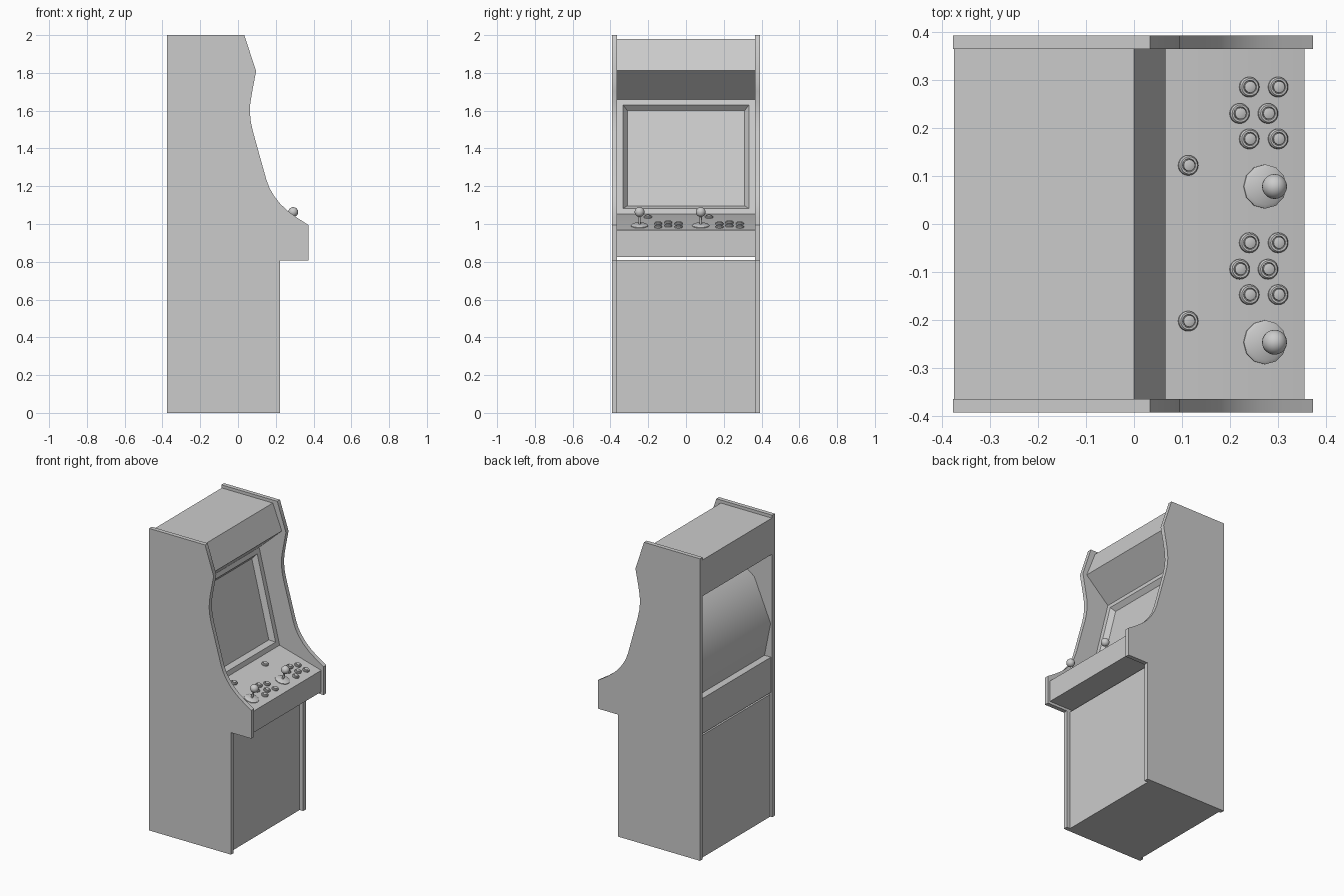
import bpy, bmesh, math
from mathutils import Matrix, Vector

if "Cube" in bpy.data.objects:
    bpy.data.objects.remove(bpy.data.objects["Cube"])


def finish(bm, name, angle=30):
    bmesh.ops.recalc_face_normals(bm, faces=bm.faces[:])
    mesh = bpy.data.meshes.new(name)
    bm.to_mesh(mesh)
    bm.free()
    ob = bpy.data.objects.new(name, mesh)
    bpy.context.collection.objects.link(ob)
    bpy.ops.object.select_all(action='DESELECT')
    ob.select_set(True)
    bpy.context.view_layer.objects.active = ob
    bpy.ops.object.shade_smooth_by_angle(angle=math.radians(angle))
    return ob


def slab(profile, y0, y1):
    """Extrude a closed (x, z) outline from y0 to y1."""
    bm = bmesh.new()
    face = bm.faces.new([bm.verts.new((x, y0, z)) for x, z in profile])
    ext = bmesh.ops.extrude_face_region(bm, geom=[face])
    moved = [v for v in ext['geom'] if isinstance(v, bmesh.types.BMVert)]
    bmesh.ops.translate(bm, verts=moved, vec=(0, y1 - y0, 0))
    bmesh.ops.recalc_face_normals(bm, faces=bm.faces[:])
    return bm


def lathe(name, profile, segments, matrix):
    """Revolve an (r, h) profile around its own axis, then place it."""
    bm = bmesh.new()
    vs = [bm.verts.new((r, 0, h)) for r, h in profile]
    es = [bm.edges.new(p) for p in zip(vs, vs[1:])]
    bmesh.ops.spin(bm, geom=vs + es, cent=(0, 0, 0), axis=(0, 0, 1),
                   angle=2 * math.pi, steps=segments)
    bmesh.ops.remove_doubles(bm, verts=bm.verts[:], dist=1e-5)
    bm.transform(matrix)
    return finish(bm, name)


IN, OUT = 0.364, 0.392      # inner and outer faces of the side panels

# Side panels
side = [(-.377, 0), (.223, 0), (.223, .808), (.372, .808), (.372, .995),
        (.31, 1.035), (.265, 1.068), (.225, 1.105), (.19, 1.15), (.167, 1.19),
        (.15, 1.235), (.122, 1.335), (.079, 1.49), (.068, 1.54), (.063, 1.59),
        (.065, 1.64), (.075, 1.70), (.096, 1.81), (.033, 2.0), (-.377, 2.0)]
for name, s in (("side_panel_near", -1), ("side_panel_far", 1)):
    finish(slab(side, s * IN, s * OUT), name)

# Lower cabinet, with a narrow gap below the control deck
finish(slab([(-.362, 0), (.197, 0), (.197, .81), (-.362, .81)], -IN, IN), "lower_cabinet")

# Control deck
finish(slab([(-.368, .825), (.355, .825), (.355, .967), (.05, 1.052), (-.368, 1.058)],
            -IN, IN), "control_deck")

# Roof shell: back strip, roof, marquee and speaker panel
finish(slab([(-.374, 1.74), (-.374, 1.98), (0, 1.98), (.066, 1.812), (-.10, 1.66),
             (-.112, 1.674), (.045, 1.815), (-.012, 1.963), (-.356, 1.963), (-.356, 1.74)],
            -IN, IN), "roof_shell")

# Monitor housing with recessed screen
bm = slab([(-.10, 1.66), (.05, 1.052), (-.32, 1.056), (-.365, 1.28), (-.245, 1.56)], -IN, IN)
bm.faces.ensure_lookup_table()
front = max(bm.faces, key=lambda f: f.normal.x)
bmesh.ops.inset_region(bm, faces=[front], thickness=.031, use_even_offset=True)
bmesh.ops.inset_region(bm, faces=[front], thickness=.022, depth=-.03, use_even_offset=True)
finish(bm, "monitor_housing", 40)

# Controls, placed on the sloped deck
slope = (1.052 - .967) / (.355 - .05)
tilt = Matrix.Rotation(math.atan(slope), 4, 'Y')


def on_deck(x, y):
    return Matrix.Translation((x, y, 1.052 - slope * (x - .05))) @ tilt


button = [(.021, -.004), (.021, .006), (.018, .010), (.014, .010),
          (.013, .006), (.012, .006), (.012, .012), (.010, .013), (0, .013)]
spots = [(.239, .285), (.299, .285), (.219, .23), (.278, .23),
         (.239, .177), (.299, .177), (.112, .122)]
for player, dy in ((1, 0), (2, -.324)):
    for i, (x, y) in enumerate(spots):
        lathe(f"button_{player}_{i}", button, 20, on_deck(x, y + dy))
    m = on_deck(.272, .078 + dy)
    # Joystick dust washer, shaft and ball
    lathe(f"joystick_washer_{player}", [(.046, -.004), (.046, .004), (.038, .009), (0, .011)], 12, m)
    lathe(f"joystick_shaft_{player}", [(.007, 0), (.006, .04), (.006, .07)], 12, m)
    bm = bmesh.new()
    bmesh.ops.create_uvsphere(bm, u_segments=20, v_segments=12, radius=.026)
    bm.transform(m @ Matrix.Translation((0, 0, .076)))
    finish(bm, f"joystick_ball_{player}")
